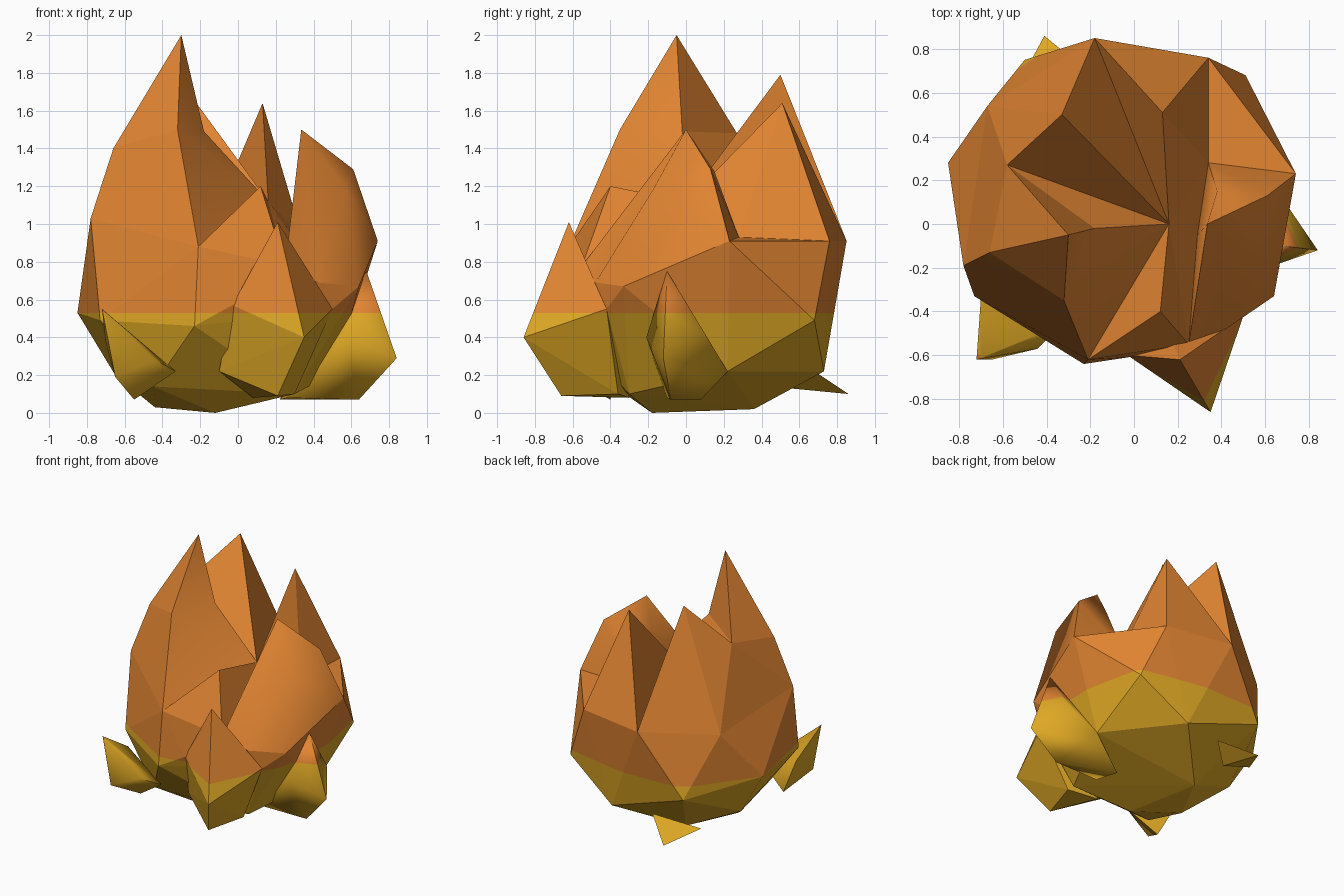
import bpy, bmesh, math
from mathutils import Vector

if "Cube" in bpy.data.objects:
    bpy.data.objects.remove(bpy.data.objects["Cube"])


def material(name, colour):
    m = bpy.data.materials.new(name)
    m.diffuse_color = (*colour, 1)
    m.use_nodes = True
    m.node_tree.nodes["Principled BSDF"].inputs["Base Color"].default_value = m.diffuse_color
    return m


ORANGE = material("flame orange", (0.76, 0.235, 0.032))
GOLD = material("base gold", (0.73, 0.39, 0.018))
SPLIT = 0.53  # height where gold turns to orange


def finish(bm, name):
    """Cut at the colour line, paint by height, shade and link."""
    bmesh.ops.remove_doubles(bm, verts=bm.verts[:], dist=0.0005)
    bmesh.ops.triangulate(bm, faces=[f for f in bm.faces if len(f.verts) > 3])
    bmesh.ops.recalc_face_normals(bm, faces=bm.faces[:])
    # keep hard creases between soft facets
    for e in bm.edges:
        if len(e.link_faces) == 2:
            soft = all(f.smooth for f in e.link_faces)
            e.smooth = soft and e.calc_face_angle(0) < math.radians(80)
    bmesh.ops.bisect_plane(bm, geom=bm.verts[:] + bm.edges[:] + bm.faces[:],
                           plane_co=(0, 0, SPLIT), plane_no=(0, 0, 1))
    for f in bm.faces:
        f.material_index = int(f.calc_center_median().z < SPLIT)
    me = bpy.data.meshes.new(name)
    bm.to_mesh(me)
    bm.free()
    me.materials.append(ORANGE)
    me.materials.append(GOLD)
    bpy.context.collection.objects.link(bpy.data.objects.new(name, me))


def hull(bm, points):
    verts = [bm.verts.new(p) for p in points]
    res = bmesh.ops.convex_hull(bm, input=verts)
    loose = [v for v in res["geom_interior"] if isinstance(v, bmesh.types.BMVert)]
    bmesh.ops.delete(bm, geom=loose, context='VERTS')


# Shoulder loop shared by the bowl and the petals
rim = {
    "left": (-0.78, -0.19, 1.03), "back_left": (-0.67, 0.54, 0.90),
    "back": (-0.18, 0.85, 0.91), "back_right": (0.34, 0.76, 0.91),
    "right": (0.74, 0.23, 0.91), "front_right": (0.64, -0.33, 0.67),
    "low": (0.42, -0.48, 0.69), "gap": (0.25, -0.55, 0.78),
    "front": (-0.21, -0.62, 0.88),
}
# Petal tips, their shoulders and the central pit
top = {
    "tip1": (-0.30, -0.05, 2.00), "tip2": (-0.33, 0.50, 1.79),
    "tip3": (0.13, 0.51, 1.64), "tip4": (0.335, 0.00, 1.50),
    "tip5": (0.12, -0.40, 1.20), "pit": (0.16, 0.00, 1.12),
    "cheek": (-0.66, -0.13, 1.40), "brow": (-0.32, -0.35, 1.50),
    "saddle": (-0.58, 0.27, 1.48), "inner": (-0.18, -0.02, 1.49),
    "hook": (0.61, 0.13, 1.29), "curl": (0.38, 0.15, 1.28),
    "bulge": (0.57, -0.17, 1.19), "fold": (0.34, 0.28, 0.93),
    "trough": (0.29, -0.05, 0.93),
}
# Faceted bowl: belt, underside ring and foot
bowl = [
    (-0.23, -0.64, 0.46), (-0.73, -0.33, 0.49), (-0.85, 0.28, 0.53),
    (-0.50, 0.75, 0.43), (0.51, 0.68, 0.49), (0.50, -0.42, 0.55),
    (-0.03, -0.61, 0.57), (0.12, 0.73, 0.22), (0.52, 0.22, 0.22),
    (-0.65, 0.26, 0.20), (0.30, -0.30, 0.10), (-0.45, -0.38, 0.14),
    (-0.12, -0.18, 0.00), (-0.25, 0.36, 0.02), (-0.44, -0.01, 0.03),
]
# Petal facets with soft shading: tall left petal and curled right petal
soft_petals = [
    "left cheek brow", "left brow front", "tip1 inner brow",
    "brow inner pit", "brow pit front",
    "tip4 hook bulge", "hook right bulge", "right front_right bulge",
    "bulge front_right low", "tip4 bulge low", "tip4 low gap",
    "tip4 gap trough", "tip4 trough curl", "curl trough fold",
    "curl fold hook", "hook fold right", "tip4 curl hook",
]
# Flat petal facets
flat_petals = [
    # back of the tall petal
    "left back_left saddle cheek", "cheek tip1 brow", "cheek saddle tip1",
    "tip1 saddle inner", "inner saddle pit",
    # back petal
    "back_left back tip2", "back_left tip2 saddle", "saddle tip2 pit",
    "tip2 back pit",
    # back right petal and the open ledge beside it
    "back back_right tip3", "back_right fold tip3", "back_right right fold",
    "tip3 fold pit", "back tip3 pit",
    # short front petal and the trough behind it
    "front gap tip5", "front tip5 pit", "tip5 gap pit",
    "pit gap trough", "pit trough fold",
]

bm = bmesh.new()
hull(bm, list(rim.values()) + bowl)
bm.normal_update()
for f in bm.faces:
    f.smooth = False
# open the bowl: remove the lid inside the shoulder loop
rim_pts = [Vector(p) for p in rim.values()]


def on_rim(v):
    return any((v.co - p).length < 1e-4 for p in rim_pts)


lid = [f for f in bm.faces if f.normal.z > 0.3 and all(on_rim(v) for v in f.verts)]
bmesh.ops.delete(bm, geom=lid, context='FACES')
cache = {k: bm.verts.new(p) for k, p in {**rim, **top}.items()}
for facets, soft in ((soft_petals, True), (flat_petals, False)):
    for facet in facets:
        bm.faces.new([cache[k] for k in facet.split()]).smooth = soft
finish(bm, "bud")

# Pointed leaves around the base
leaves = {
    "front_leaf": [(0.21, -0.62, 1.01), (0.35, -0.86, 0.40), (0.21, -0.66, 0.09),
                   (-0.03, -0.60, 0.57), (0.50, -0.42, 0.55), (-0.10, -0.46, 0.22),
                   (0.08, -0.30, 0.08), (0.30, -0.36, 0.10)],
    "left_leaf": [(-0.72, -0.62, 0.55), (-0.65, -0.62, 0.19), (-0.55, -0.40, 0.07),
                  (-0.33, -0.46, 0.22), (-0.70, -0.34, 0.37), (-0.44, -0.57, 0.28)],
    "right_leaf": [(0.68, -0.10, 0.75), (0.84, -0.12, 0.29), (0.64, -0.08, 0.07),
                   (0.22, 0.08, 0.07), (0.26, -0.10, 0.08), (0.52, 0.22, 0.22),
                   (0.69, 0.10, 0.42), (0.58, -0.21, 0.40)],
    "back_leaf": [(-0.41, 0.86, 0.10), (-0.19, 0.68, 0.22), (-0.55, 0.60, 0.17),
                  (-0.35, 0.55, 0.13)],
}
for name, pts in leaves.items():
    bm = bmesh.new()
    hull(bm, pts)
    for f in bm.faces:
        f.smooth = name in ("left_leaf", "right_leaf")
    finish(bm, name)
